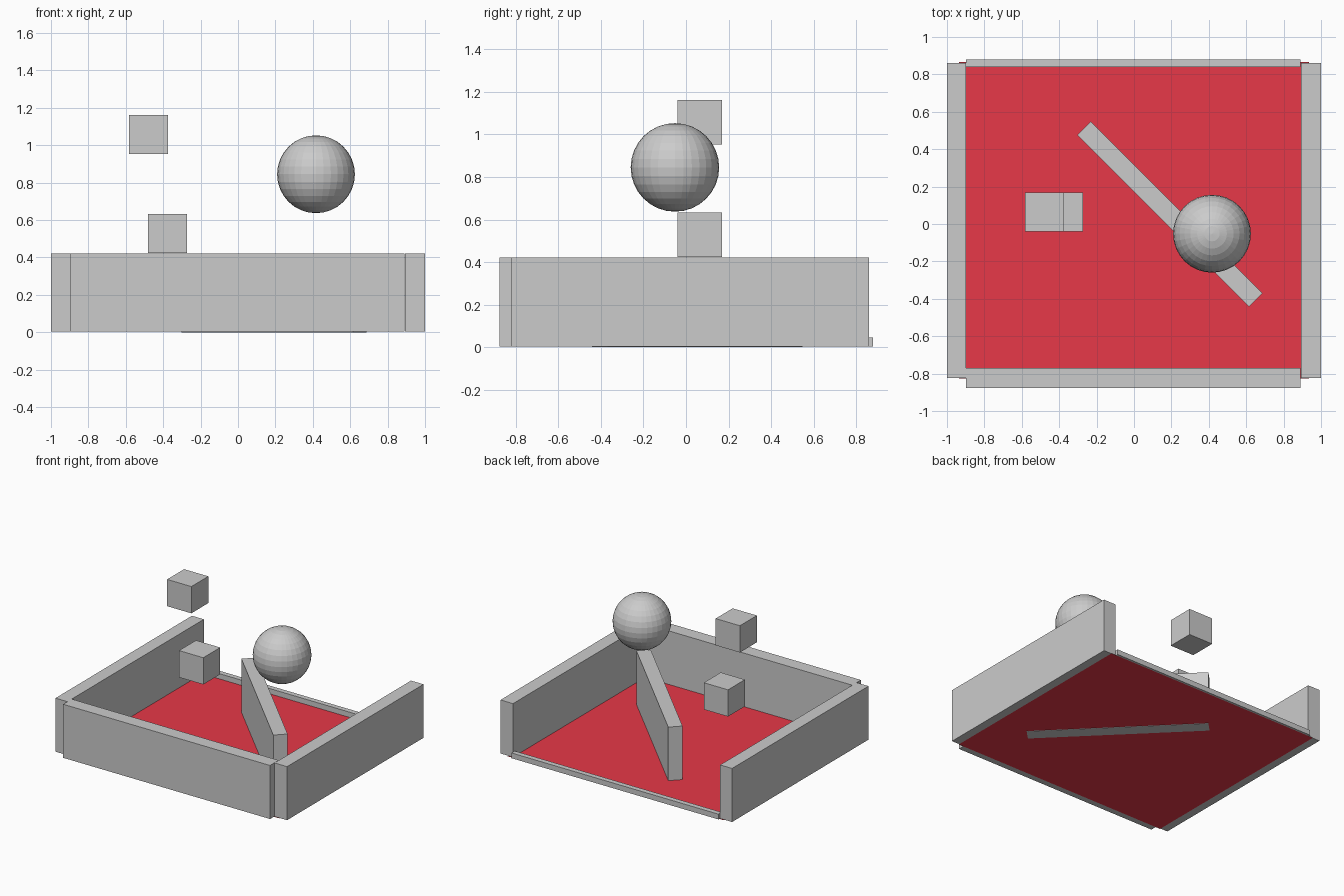
import bpy
from math import radians

if "Cube" in bpy.data.objects:
    bpy.data.objects.remove(bpy.data.objects["Cube"])


def box(name, x, y, z, angle=0):
    """Box from (min, max) ranges, turned about its own vertical axis."""
    lo, hi = zip(x, y, z)
    bpy.ops.mesh.primitive_cube_add(
        size=1, location=[(a + b) / 2 for a, b in zip(lo, hi)],
        rotation=(0, 0, radians(angle)))
    ob = bpy.context.object
    ob.name = name
    ob.scale = [b - a for a, b in zip(lo, hi)]
    return ob


# Red floor sheet
bpy.ops.mesh.primitive_plane_add(size=1, location=(0, 0.02, 0.002))
floor = bpy.context.object
floor.name = "floor"
floor.scale = (1.87, 1.692, 1)
red = bpy.data.materials.new("red")
red.diffuse_color = (0.8, 0.04, 0.065, 1)
red.use_nodes = True
red.node_tree.nodes["Principled BSDF"].inputs["Base Color"].default_value = red.diffuse_color
floor.data.materials.append(red)

# Surrounding walls and the low back lip
H = (0.004, 0.422)
box("left_wall", (-1.0, -0.897), (-0.823, 0.86), H)
box("right_wall", (0.892, 1.0), (-0.823, 0.86), H)
box("front_wall", (-0.897, 0.89), (-0.876, -0.77), H)
box("back_lip", (-0.897, 0.89), (0.84, 0.88), (0.004, 0.045))

# Diagonal divider
cx, cy, length, width = 0.192, 0.053, 1.298, 0.103
box("divider", (cx - length / 2, cx + length / 2),
    (cy - width / 2, cy + width / 2), (0, 0.42), -45)

# Floating cubes
for name, x, z in (("upper_cube", -0.584, 0.952), ("lower_cube", -0.481, 0.424)):
    box(name, (x, x + 0.209), (-0.04, 0.169), (z, z + 0.209))

# Floating faceted ball
bpy.ops.mesh.primitive_uv_sphere_add(segments=32, ring_count=16, radius=0.208,
                                     location=(0.417, -0.052, 0.845))
bpy.context.object.name = "ball"
